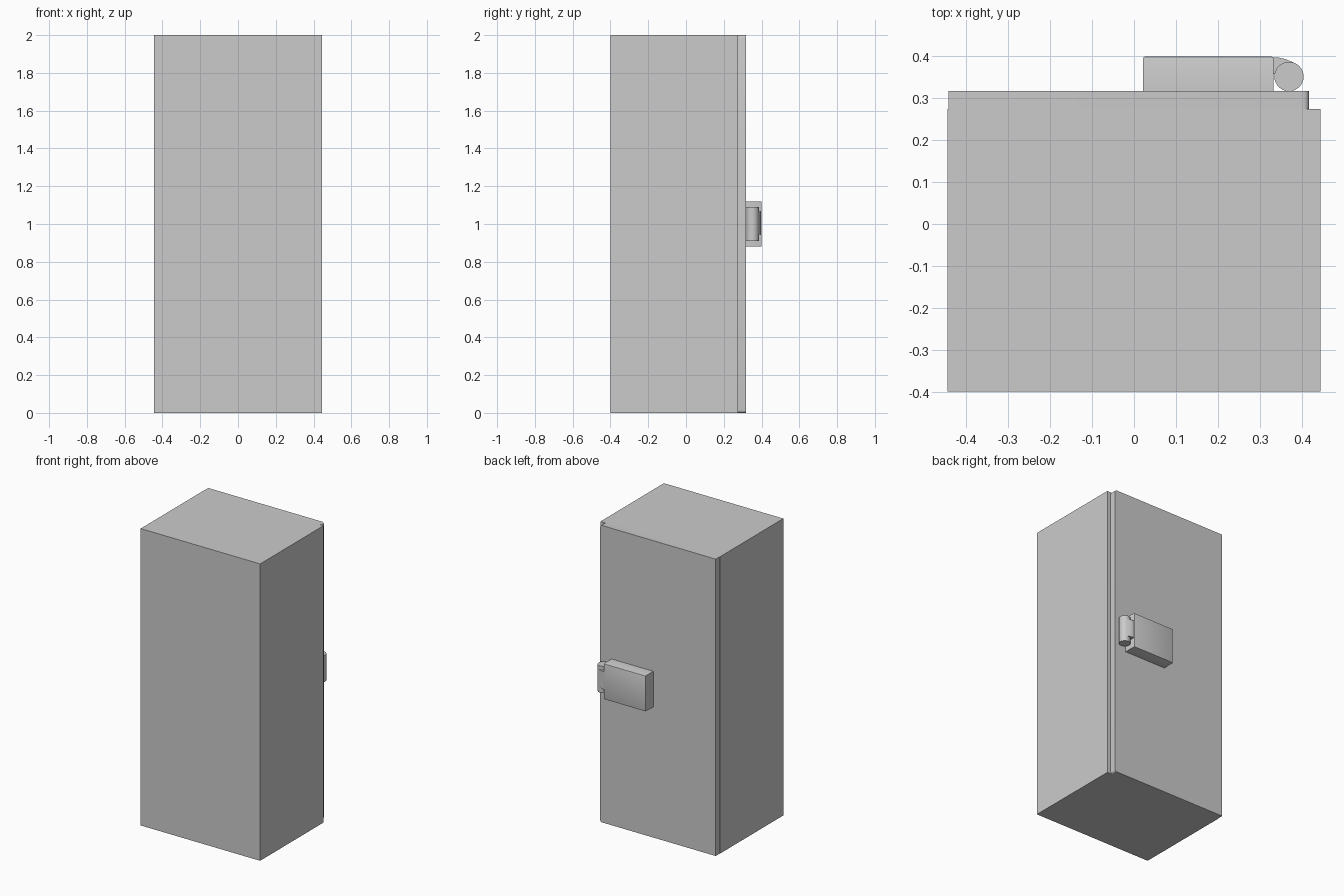
import bpy, bmesh, math

if "Cube" in bpy.data.objects:
    bpy.data.objects.remove(bpy.data.objects["Cube"])


def box(name, x, y, z, bevel=0, pick=None, segments=4):
    """Box from min/max ranges, bevelling only the edges chosen by pick(a, b)."""
    bm = bmesh.new()
    bmesh.ops.create_cube(bm, size=1)
    for v in bm.verts:
        v.co = [r[0] if c < 0 else r[1] for c, r in zip(v.co, (x, y, z))]
    if pick:
        edges = [e for e in bm.edges if pick(*(v.co for v in e.verts))]
        bmesh.ops.bevel(bm, geom=edges, offset=bevel, segments=segments,
                        profile=0.5, affect='EDGES')
    return finish(name, bm)


def prism(name, outline, z0, z1):
    """Extrude an xy outline upwards."""
    bm = bmesh.new()
    face = bm.faces.new([bm.verts.new((x, y, z0)) for x, y in outline])
    top = bmesh.ops.extrude_face_region(bm, geom=[face])['geom']
    bmesh.ops.translate(bm, vec=(0, 0, z1 - z0),
                        verts=[g for g in top if isinstance(g, bmesh.types.BMVert)])
    return finish(name, bm)


def finish(name, bm):
    bmesh.ops.recalc_face_normals(bm, faces=bm.faces)
    mesh = bpy.data.meshes.new(name)
    bm.to_mesh(mesh)
    bm.free()
    ob = bpy.data.objects.new(name, mesh)
    bpy.context.collection.objects.link(ob)
    bpy.ops.object.select_all(action='DESELECT')
    ob.select_set(True)
    bpy.context.view_layer.objects.active = ob
    bpy.ops.object.shade_smooth_by_angle(angle=math.radians(30))
    return ob


# Cabinet body
box("cabinet_body", (-0.445, 0.445), (-0.4, 0.275), (0, 2))

# Back door, rounded at the two corners of its free edge
box("door", (-0.443, 0.418), (0.275, 0.317), (0, 2), 0.014,
    lambda a, b: a.x > 0.4 and b.x > 0.4 and abs(a.y - b.y) > 0.01)

# Latch housing with softened outer rim
box("latch_housing", (0.022, 0.333), (0.317, 0.4), (0.88, 1.12), 0.005,
    lambda a, b: a.y > 0.39 and b.y > 0.39, 2)

# Hinge barrel and the curved leaf that joins it to the housing
cx, cy, r = 0.37, 0.352, 0.035
barrel = [(cx + r * math.cos(t), cy + r * math.sin(t))
          for t in (2 * math.pi * i / 32 for i in range(32))]
prism("hinge_barrel", barrel, 0.91, 1.09)
leaf = [(0.325, 0.36), (cx, cy), (0.382, 0.385), (0.373, 0.389),
        (0.36, 0.394), (0.347, 0.397), (0.325, 0.398)]
prism("hinge_leaf", leaf, 0.945, 1.065)
